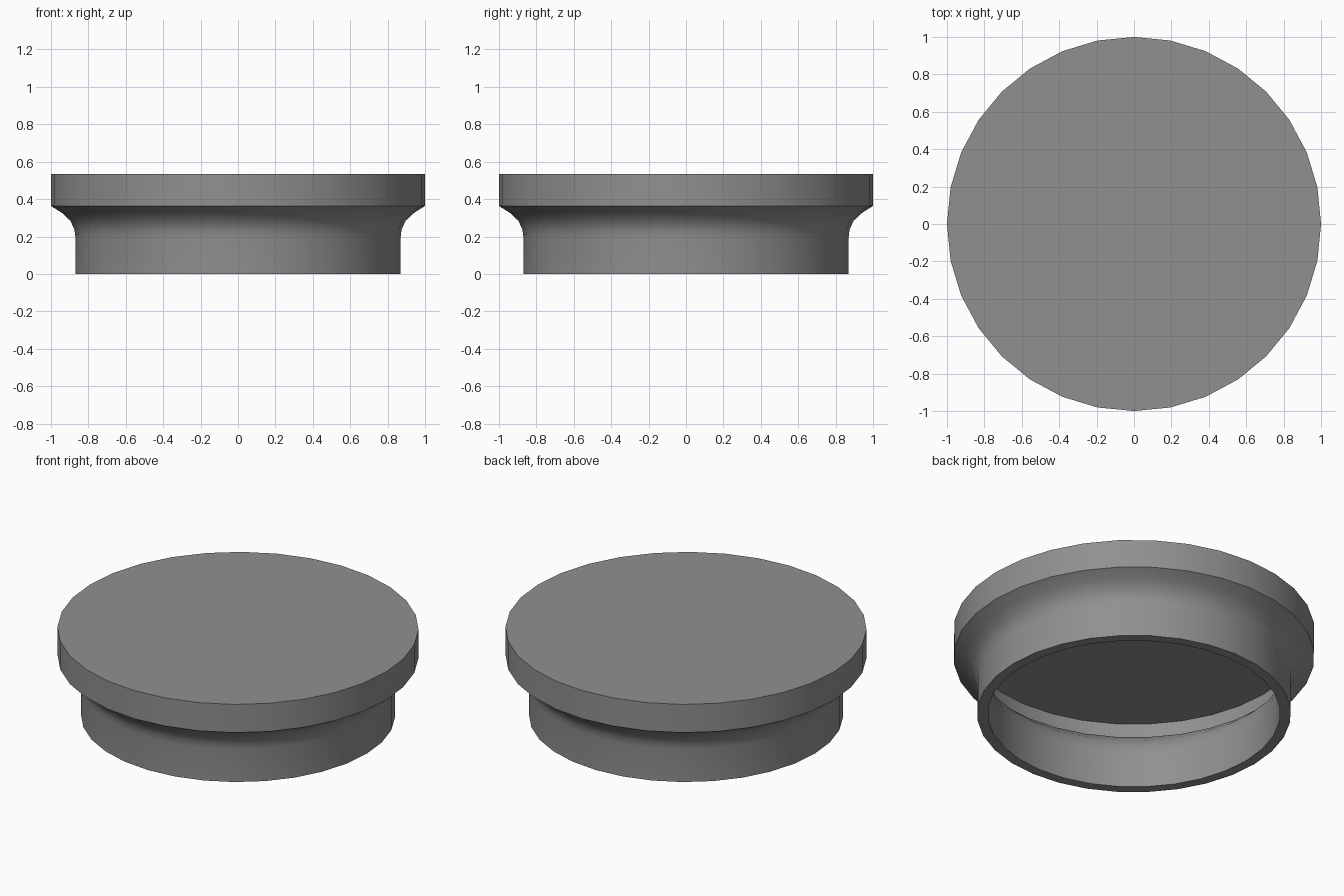
import bpy, bmesh, math

if "Cube" in bpy.data.objects:
    bpy.data.objects.remove(bpy.data.objects["Cube"])

SIDES = 32

grey = bpy.data.materials.new("mid grey")
grey.diffuse_color = (0.28, 0.28, 0.28, 1)
grey.use_nodes = True
grey.node_tree.nodes["Principled BSDF"].inputs["Base Color"].default_value = grey.diffuse_color

# Shell profile (radius, height): ceiling edge, down the inside,
# round the bottom rim, then up the outside to the top edge
profile = [
    (0.94, 0.475), (0.94, 0.39), (0.905, 0.371), (0.846, 0.317),
    (0.815, 0.25), (0.81, 0.2), (0.81, 0.0),
    (0.87, 0.0), (0.87, 0.2), (0.874, 0.235), (0.895, 0.283),
    (0.941, 0.326), (1.0, 0.363), (1.0, 0.535),
]

bm = bmesh.new()
rings = []
for r, z in profile:
    rings.append([bm.verts.new((r * math.cos(2 * math.pi * i / SIDES),
                                r * math.sin(2 * math.pi * i / SIDES), z))
                  for i in range(SIDES)])
for a, b in zip(rings, rings[1:]):
    for i in range(SIDES):
        j = (i + 1) % SIDES
        bm.faces.new((a[i], a[j], b[j], b[i]))

# Flat ceiling and flat top
bm.faces.new(rings[0])
bm.faces.new(rings[-1])
bmesh.ops.recalc_face_normals(bm, faces=bm.faces)

mesh = bpy.data.meshes.new("round_cap")
bm.to_mesh(mesh)
bm.free()
mesh.materials.append(grey)
cap = bpy.data.objects.new("round_cap", mesh)
bpy.context.collection.objects.link(cap)

# Smooth sides, sharp rims
bpy.context.view_layer.objects.active = cap
cap.select_set(True)
bpy.ops.object.shade_smooth_by_angle(angle=math.radians(30))
